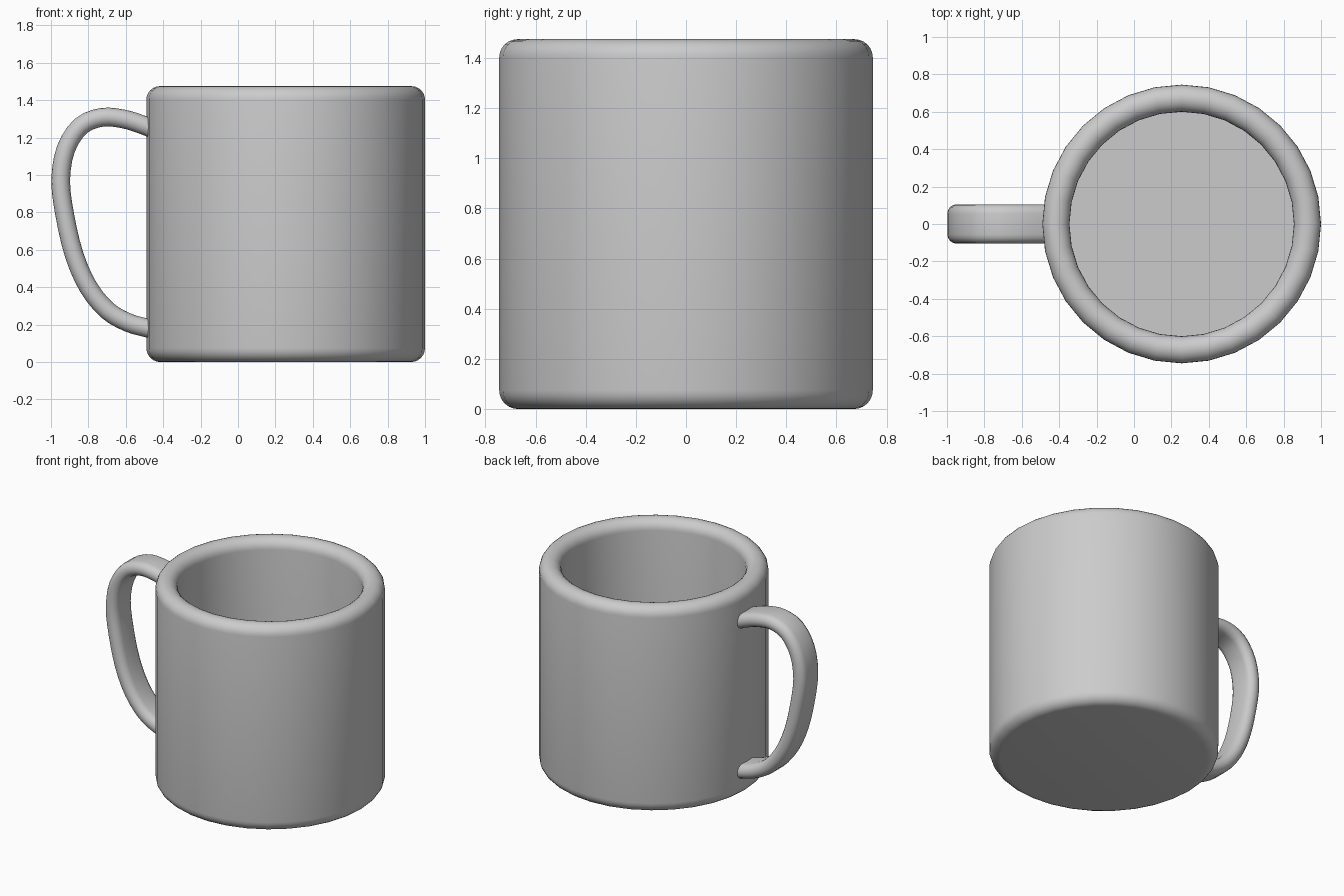
import bpy, bmesh, math
from mathutils import Vector

if "Cube" in bpy.data.objects:
    bpy.data.objects.remove(bpy.data.objects["Cube"])

GREY = (0.6, 0.6, 0.6, 1)
mat = bpy.data.materials.new("grey ceramic")
mat.use_nodes = True
mat.diffuse_color = GREY
mat.node_tree.nodes["Principled BSDF"].inputs["Base Color"].default_value = GREY

CENTRE_X, OUTER, INNER, HEIGHT, FLOOR = 0.255, 0.745, 0.6, 1.475, 0.14
SIDES = 32


def finish(name, bm):
    bmesh.ops.recalc_face_normals(bm, faces=bm.faces)
    mesh = bpy.data.meshes.new(name)
    bm.to_mesh(mesh)
    bm.free()
    mesh.materials.append(mat)
    ob = bpy.data.objects.new(name, mesh)
    bpy.context.collection.objects.link(ob)
    bpy.ops.object.select_all(action='DESELECT')
    ob.select_set(True)
    bpy.context.view_layer.objects.active = ob
    bpy.ops.object.shade_smooth_by_angle(angle=math.radians(40))
    return ob


def arc(cx, cy, r, start, end, steps):
    angles = [math.radians(start + (end - start) * i / steps) for i in range(steps + 1)]
    return [(cx + r * math.cos(a), cy + r * math.sin(a)) for a in angles]


def skin(bm, rings):
    """Join consecutive closed rings with quads and cap both ends."""
    loops = [[bm.verts.new(p) for p in ring] for ring in rings]
    for a, b in zip(loops, loops[1:]):
        for i in range(len(a)):
            j = (i + 1) % len(a)
            bm.faces.new((a[i], a[j], b[j], b[i]))
    bm.faces.new(loops[0])
    bm.faces.new(loops[-1])


# Cup: rounded base, straight wall, fully rounded rim, flat inner floor
fillet = 0.075
lip = (OUTER - INNER) / 2
profile = arc(OUTER - fillet, fillet, fillet, -90, 0, 6)
profile += arc(INNER + lip, HEIGHT - lip, lip, 0, 180, 12)
profile.append((INNER, FLOOR))
bm = bmesh.new()
skin(bm, [[(CENTRE_X + r * math.cos(math.tau * i / SIDES),
            r * math.sin(math.tau * i / SIDES), z) for i in range(SIDES)]
          for r, z in profile])
finish("cup", bm)

# Handle: rounded flat strap swept along a smooth path into the wall
path = [Vector(p) for p in (
    (-0.43, 1.235), (-0.52, 1.272), (-0.62, 1.301), (-0.73, 1.308), (-0.84, 1.262),
    (-0.92, 1.14), (-0.948, 0.97), (-0.925, 0.78), (-0.875, 0.57),
    (-0.80, 0.4), (-0.70, 0.277), (-0.59, 0.212), (-0.49, 0.183), (-0.43, 0.17))]


def spline(a, b, c, d, t):
    return 0.5 * (2 * b + (c - a) * t + (2 * a - 5 * b + 4 * c - d) * t * t
                  + (3 * b - a - 3 * c + d) * t ** 3)


ends = [2 * path[0] - path[1]] + path + [2 * path[-1] - path[-2]]
line = [spline(*ends[i:i + 4], t / 3) for i in range(len(path) - 1) for t in range(3)]
line.append(path[-1])

half_width, half_thick = 0.105, 0.05
section = (arc(half_width - half_thick, 0, half_thick, -90, 90, 8)
           + arc(half_thick - half_width, 0, half_thick, 90, 270, 8))
rings = []
for i, p in enumerate(line):
    tangent = (line[min(i + 1, len(line) - 1)] - line[max(i - 1, 0)]).normalized()
    normal = Vector((-tangent.y, tangent.x))
    rings.append([(p.x + normal.x * v, u, p.y + normal.y * v) for u, v in section])
bm = bmesh.new()
skin(bm, rings)
finish("handle", bm)
